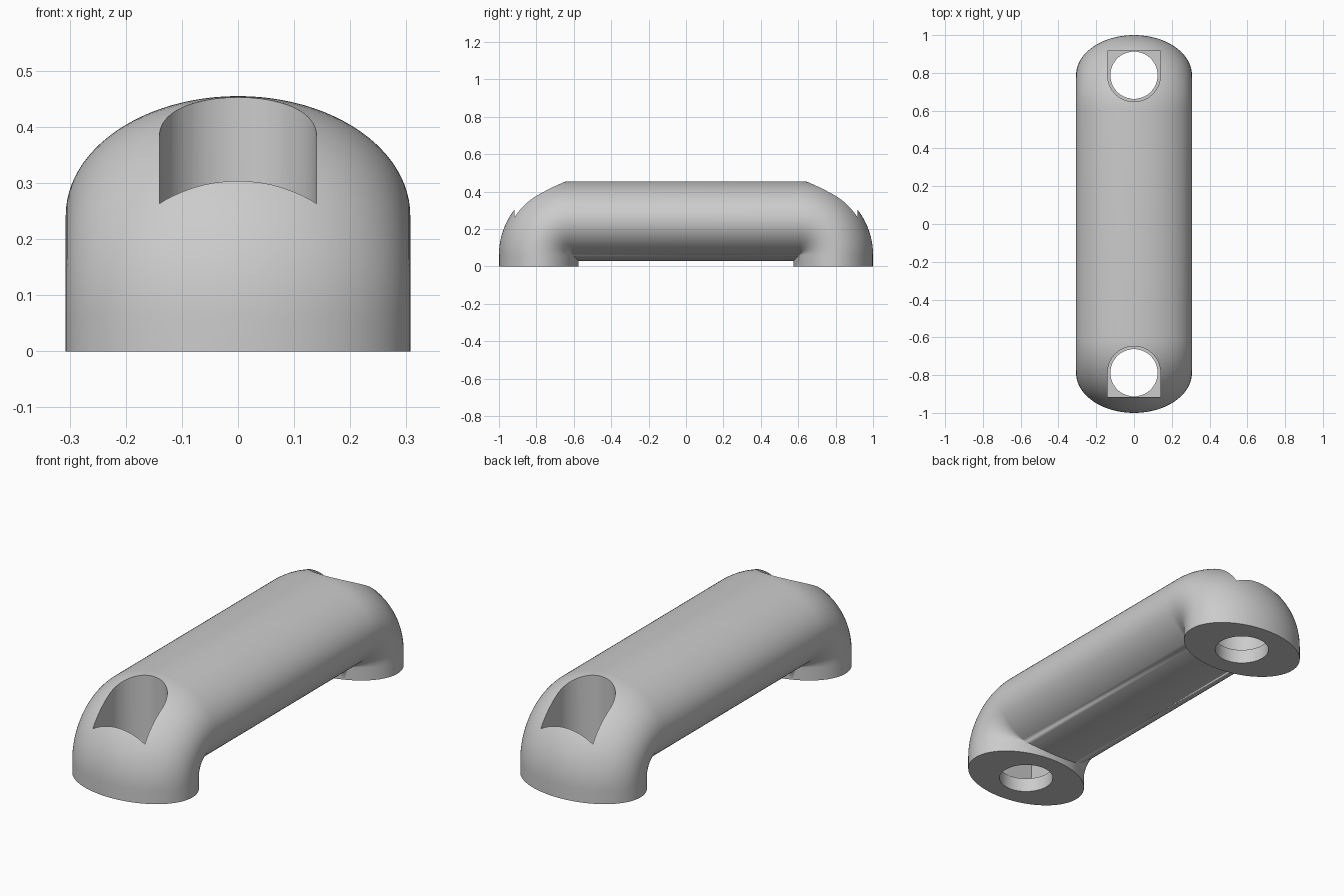
import bpy, bmesh
from math import sin, cos, pi, radians

cube = bpy.data.objects.get("Cube")
if cube:
    bpy.data.objects.remove(cube, do_unlink=True)

HALF_W, HALF_T = 0.307, 0.2125      # elliptical section
LEG_Y, BAR_Z, BEND = 0.7875, 0.2425, 0.18
CY, CZ = LEG_Y - BEND, BAR_Z - BEND  # centre of the bend
SIDES, STEPS = 96, 24

grey = bpy.data.materials.new("plain_grey")
grey.use_nodes = True
grey.diffuse_color = (0.6, 0.6, 0.6, 1)
grey.node_tree.nodes["Principled BSDF"].inputs["Base Color"].default_value = grey.diffuse_color


def make_object(name, bm):
    bmesh.ops.recalc_face_normals(bm, faces=bm.faces)
    mesh = bpy.data.meshes.new(name)
    bm.to_mesh(mesh)
    bm.free()
    mesh.materials.append(grey)
    obj = bpy.data.objects.new(name, mesh)
    bpy.context.collection.objects.link(obj)
    return obj


def prism(name, outline, low, high):
    bm = bmesh.new()
    face = bm.faces.new([bm.verts.new((x, y, low)) for x, y in outline])
    top = bmesh.ops.extrude_face_region(bm, geom=[face])["geom"]
    moved = [v for v in top if isinstance(v, bmesh.types.BMVert)]
    bmesh.ops.translate(bm, verts=moved, vec=(0, 0, high - low))
    return make_object(name, bm)


def bend_point(u, a):
    # Inside the bend the leg and bar meet along a mitre
    if u < -BEND:
        return CY + BEND + u, CZ + BEND + u
    return CY + (BEND + u) * cos(a), CZ + (BEND + u) * sin(a)


# Handle: elliptical section swept up one leg, over, and down the other
section = [(HALF_W * cos(2 * pi * i / SIDES), HALF_T * sin(2 * pi * i / SIDES)) for i in range(SIDES)]
half = [[(x, LEG_Y + u, 0) for x, u in section]]
for s in range(STEPS + 1):
    half.append([(x, *bend_point(u, pi / 2 * s / STEPS)) for x, u in section])
rings = half + [[(x, -y, z) for x, y, z in ring] for ring in reversed(half)]

bm = bmesh.new()
loops = [[bm.verts.new(p) for p in ring] for ring in rings]
for a, b in zip(loops, loops[1:]):
    for i in range(SIDES):
        j = (i + 1) % SIDES
        bm.faces.new((a[i], a[j], b[j], b[i]))
bm.faces.new(loops[0])
bm.faces.new(loops[-1])
bmesh.ops.remove_doubles(bm, verts=bm.verts, dist=1e-5)
handle = make_object("handle", bm)

# Screw pockets and through holes at both ends
cutters = []
for side in (1, -1):
    pocket = [(0.14 * cos(pi * i / 32), side * (LEG_Y - 0.14 * sin(pi * i / 32))) for i in range(33)]
    pocket += [(-0.14, side * 0.917), (0.14, side * 0.917)]
    hole = [(0.125 * cos(pi * i / 32), side * LEG_Y + 0.125 * sin(pi * i / 32)) for i in range(64)]
    cutters.append(prism("screw_pocket_cutter", pocket, 0.07, 0.7))
    cutters.append(prism("screw_hole_cutter", hole, -0.1, 0.2))

bpy.ops.object.select_all(action="DESELECT")
handle.select_set(True)
bpy.context.view_layer.objects.active = handle
for cutter in cutters:
    cutter.hide_render = True
    cut = handle.modifiers.new("cut", "BOOLEAN")
    cut.operation, cut.solver, cut.object = "DIFFERENCE", "EXACT", cutter
    bpy.ops.object.modifier_apply(modifier=cut.name)
    bpy.data.objects.remove(cutter, do_unlink=True)

bpy.ops.object.shade_smooth_by_angle(angle=radians(30))
